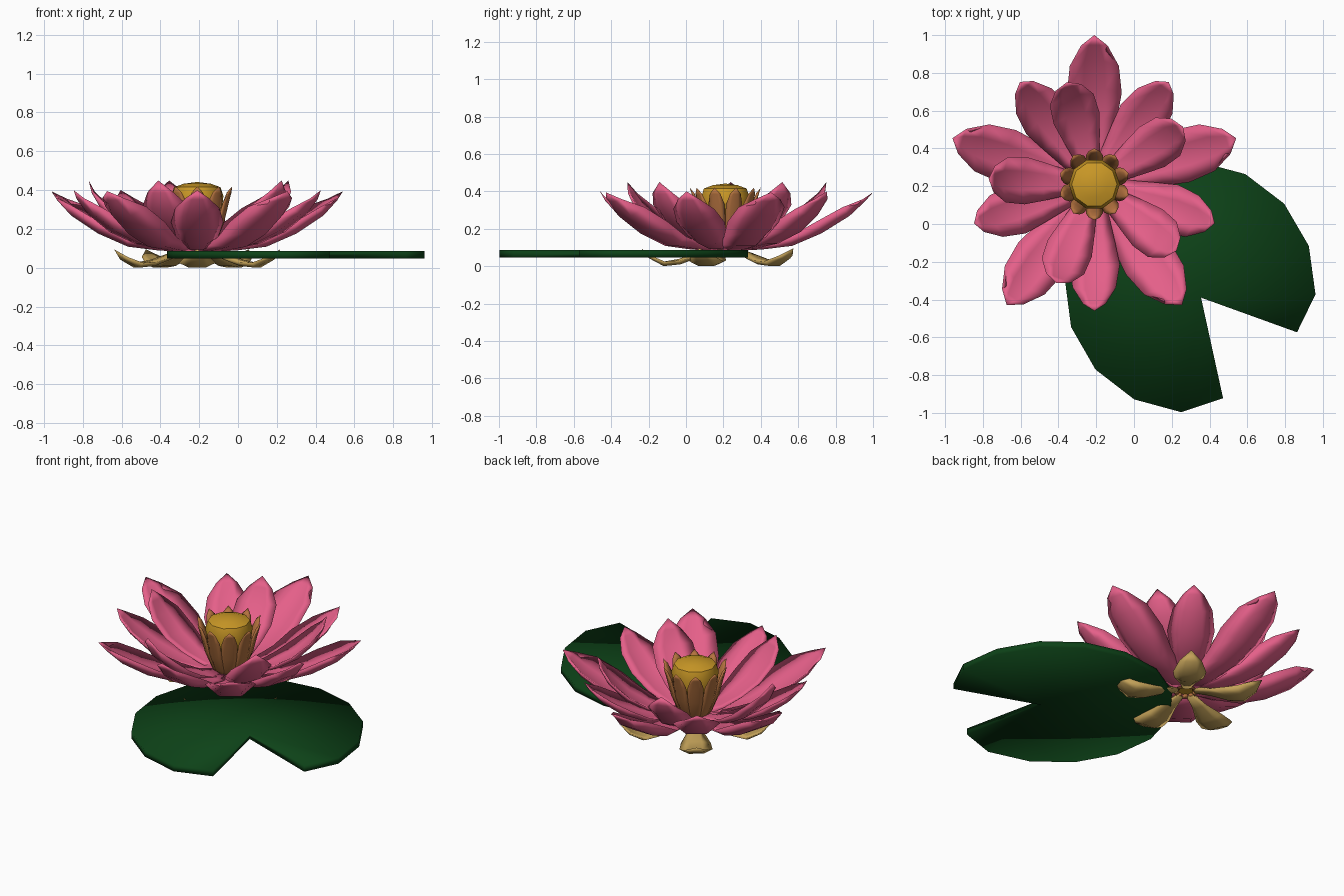
import bpy, bmesh, math
from mathutils import Vector

if "Cube" in bpy.data.objects:
    bpy.data.objects.remove(bpy.data.objects["Cube"])

CX, CY = -0.21, 0.21


def material(name, rgb):
    m = bpy.data.materials.new(name)
    m.diffuse_color = (*rgb, 1)
    m.use_nodes = True
    m.node_tree.nodes["Principled BSDF"].inputs["Base Color"].default_value = m.diffuse_color
    return m


PINK = material("pink", (0.78, 0.115, 0.25))
GREEN = material("green", (0.004, 0.055, 0.009))
TAN = material("tan", (0.55, 0.36, 0.10))
BROWN = material("brown", (0.46, 0.17, 0.05))
GOLD = material("gold", (0.60, 0.32, 0.02))


def finish(bm, name, mat, angle=180):
    bmesh.ops.recalc_face_normals(bm, faces=bm.faces)
    me = bpy.data.meshes.new(name)
    bm.to_mesh(me)
    bm.free()
    me.materials.append(mat)
    ob = bpy.data.objects.new(name, me)
    bpy.context.collection.objects.link(ob)
    bpy.ops.object.select_all(action='DESELECT')
    ob.select_set(True)
    bpy.context.view_layer.objects.active = ob
    bpy.ops.object.shade_smooth_by_angle(angle=math.radians(angle))
    return ob


def petal(bm, stations, angle, thick):
    """Cupped petal; stations are (radius, z, half width, edge lift), last one is the tip."""
    a = math.radians(angle)
    out, side = Vector((math.cos(a), math.sin(a), 0)), Vector((-math.sin(a), math.cos(a), 0))
    up = Vector((0, 0, 1))
    origin = Vector((CX, CY, 0))
    rings = []
    last = len(stations) - 1
    for i, (r, z, w, lift) in enumerate(stations[:-1]):
        p, q = stations[max(i - 1, 0)], stations[i + 1]
        t = Vector((q[0] - p[0], q[1] - p[1])).normalized()
        n = up * t.x - out * t.y
        c = origin + out * r + up * z
        th = thick * min(1, 1.4 - i / last)
        section = [(-1, lift), (-0.45, lift * 0.15), (0.45, lift * 0.15), (1, lift),
                   (0.4, lift * 0.15 + th), (-0.4, lift * 0.15 + th)]
        rings.append([bm.verts.new(c + side * (w * s) + n * h) for s, h in section])
    r, z = stations[-1][:2]
    tip = bm.verts.new(origin + out * r + up * z)
    for A, B in zip(rings, rings[1:]):
        for k in range(6):
            bm.faces.new((A[k], A[(k + 1) % 6], B[(k + 1) % 6], B[k]))
    for k in range(6):
        bm.faces.new((rings[-1][k], rings[-1][(k + 1) % 6], tip))
    bm.faces.new(rings[0])


def whorl(name, stations, start, count, mat, thick):
    bm = bmesh.new()
    for k in range(count):
        petal(bm, stations, start + 360 * k / count, thick)
    finish(bm, name, mat)


# Three rings of pink petals
whorl("outer_petals", [(0.06, 0.08, 0.05, 0.01), (0.20, 0.085, 0.09, 0.03), (0.36, 0.10, 0.12, 0.06),
                       (0.52, 0.165, 0.145, 0.08), (0.67, 0.26, 0.13, 0.07), (0.75, 0.345, 0.07, 0.02),
                       (0.79, 0.395)], 90, 5, PINK, 0.025)
whorl("middle_petals", [(0.06, 0.085, 0.05, 0.01), (0.18, 0.09, 0.08, 0.03), (0.32, 0.115, 0.11, 0.05),
                        (0.46, 0.175, 0.135, 0.07), (0.58, 0.27, 0.115, 0.05), (0.645, 0.35, 0.06, 0.015),
                        (0.67, 0.40)], 54, 5, PINK, 0.025)
whorl("inner_petals", [(0.06, 0.09, 0.05, 0.01), (0.16, 0.095, 0.07, 0.03), (0.28, 0.13, 0.10, 0.05),
                       (0.40, 0.195, 0.125, 0.06), (0.50, 0.30, 0.12, 0.045), (0.545, 0.385, 0.07, 0.015),
                       (0.56, 0.45)], 33, 5, PINK, 0.025)

# Tan sepals underneath
whorl("sepals", [(0.05, 0.07, 0.025, 0.005), (0.14, 0.045, 0.045, 0.01), (0.24, 0.006, 0.085, 0.025),
                 (0.33, -0.004, 0.095, 0.03), (0.41, 0.04, 0.065, 0.02), (0.45, 0.095)],
      54, 5, TAN, 0.03)

# Brown stamens around the seed pod
whorl("stamens", [(0.06, 0.07, 0.015, 0.0), (0.10, 0.13, 0.034, 0.01), (0.14, 0.23, 0.045, 0.012),
                  (0.165, 0.33, 0.045, 0.012), (0.18, 0.385, 0.03, 0.005), (0.19, 0.42)],
      18, 10, BROWN, 0.025)

# Golden seed pod: lathed profile with a domed top
bm = bmesh.new()
rings = []
for r, z in [(0.05, 0.09), (0.09, 0.15), (0.125, 0.28), (0.135, 0.37), (0.12, 0.415), (0.07, 0.433)]:
    rings.append([bm.verts.new((CX + r * math.cos(math.tau * k / 10), CY + r * math.sin(math.tau * k / 10), z))
                  for k in range(10)])
for A, B in zip(rings, rings[1:]):
    for k in range(10):
        bm.faces.new((A[k], A[(k + 1) % 10], B[(k + 1) % 10], B[k]))
top = bm.verts.new((CX, CY, 0.442))
for k in range(10):
    bm.faces.new((rings[-1][k], rings[-1][(k + 1) % 10], top))
bm.faces.new(rings[0])
finish(bm, "seed_pod", GOLD, 40)

# Notched lily pad
LX, LY = 0.297, -0.333
polar = [(-23, 0.615)] + [(-3.4 + 22.45 * k, 0.665) for k in range(13)] + [(286.5, 0.615)]
outline = [(LX + r * math.cos(math.radians(a)), LY + r * math.sin(math.radians(a))) for a, r in polar]
bm = bmesh.new()
hub = bm.verts.new((0.355, -0.39, 0.047))
rim = [bm.verts.new((x, y, 0.047)) for x, y in outline]
for p, q in zip(rim, rim[1:]):
    bm.faces.new((hub, p, q))
ext = bmesh.ops.extrude_face_region(bm, geom=bm.faces[:])
for v in ext["geom"]:
    if isinstance(v, bmesh.types.BMVert):
        v.co.z = 0.086
finish(bm, "lily_pad", GREEN)
